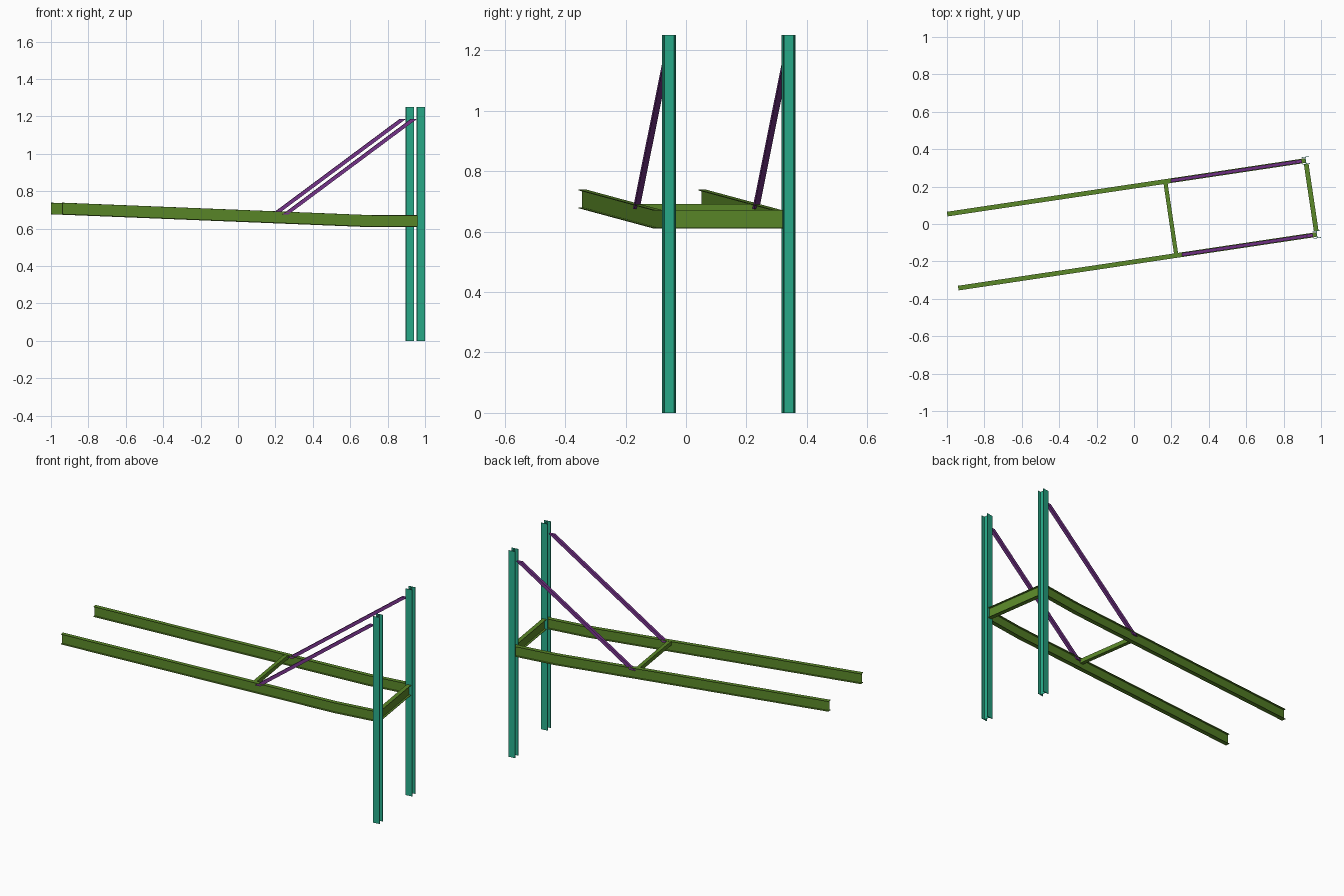
import bpy, bmesh, math
from mathutils import Matrix, Vector

if "Cube" in bpy.data.objects:
    bpy.data.objects.remove(bpy.data.objects["Cube"])

ROT = Matrix.Rotation(math.radians(8.5), 4, 'Z')   # whole frame is turned in plan
COL_U, HALF_V = 0.958, 0.2                         # column position along / across the frame


def material(name, rgb):
    m = bpy.data.materials.new(name)
    m.diffuse_color = (*rgb, 1)
    m.use_nodes = True
    m.node_tree.nodes["Principled BSDF"].inputs["Base Color"].default_value = m.diffuse_color
    return m


TEAL = material("teal", (0.022, 0.42, 0.26))
GREEN = material("green", (0.105, 0.25, 0.022))
PURPLE = material("purple", (0.19, 0.035, 0.27))


def i_section(width, depth, flange=0.003, web=0.003):
    """I outline: width across the flanges, depth between them."""
    w, d, t, i = width / 2, depth / 2, web / 2, depth / 2 - flange
    half = [(w, -d), (w, -i), (t, -i), (t, i), (w, i), (w, d)]
    return half + [(-a, -b) for a, b in half]


def box_section(width, depth):
    w, d = width / 2, depth / 2
    return [(w, -d), (w, d), (-w, d), (-w, -d)]


def sweep(name, section, path, a_axis, b_axis, mat):
    """Carry a section, kept parallel to itself, along a path."""
    bm = bmesh.new()
    a_axis, b_axis = Vector(a_axis), Vector(b_axis)
    rings = [[bm.verts.new(ROT @ (Vector(p) + a_axis * a + b_axis * b))
              for a, b in section] for p in path]
    n = len(section)
    for r0, r1 in zip(rings, rings[1:]):
        for k in range(n):
            bm.faces.new((r0[k], r0[(k + 1) % n], r1[(k + 1) % n], r1[k]))
    bm.faces.new(rings[0])
    bm.faces.new(rings[-1])
    bmesh.ops.recalc_face_normals(bm, faces=bm.faces)
    me = bpy.data.meshes.new(name)
    bm.to_mesh(me)
    bm.free()
    me.materials.append(mat)
    ob = bpy.data.objects.new(name, me)
    bpy.context.collection.objects.link(ob)
    return ob


X, Y, Z = (1, 0, 0), (0, 1, 0), (0, 0, 1)

for side, v in (("front", -HALF_V), ("back", HALF_V)):
    # upright column, flanges facing across the frame
    sweep(side + "_column", i_section(0.04, 0.04),
          [(COL_U, v, 0), (COL_U, v, 1.25)], X, Y, TEAL)
    # long arm: level near the column, then rising to the free end
    sweep(side + "_arm", i_section(0.025, 0.062),
          [(-0.98, v, 0.708), (0.698, v, 0.641), (COL_U - 0.002, v, 0.641)], Y, Z, GREEN)
    # diagonal brace with level-cut ends
    sweep(side + "_brace", box_section(0.032, 0.018),
          [(0.2246, v, 0.675), (0.921, v, 1.187)], X, Y, PURPLE)

# beam joining the columns
c = HALF_V - 0.019
sweep("column_cross_beam", i_section(0.025, 0.062),
      [(COL_U, -c, 0.641), (COL_U, c, 0.641)], X, Z, GREEN)
# light bar joining the arms
c = HALF_V - 0.002
sweep("arm_cross_bar", box_section(0.022, 0.025),
      [(0.199, -c, 0.678), (0.199, c, 0.678)], X, Z, GREEN)
